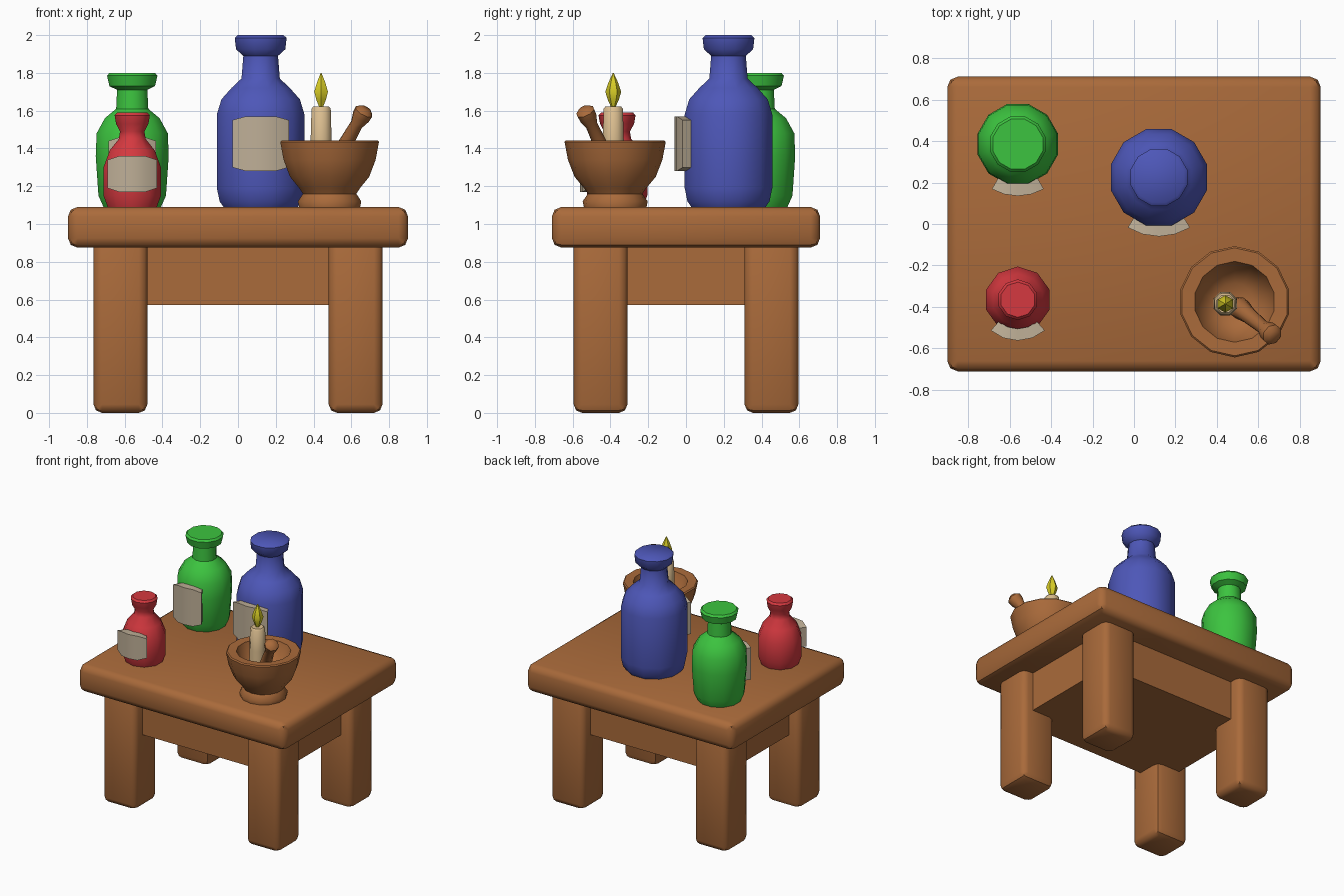
import bpy, bmesh, math
from mathutils import Vector

if "Cube" in bpy.data.objects:
    bpy.data.objects.remove(bpy.data.objects["Cube"])


def material(name, rgb):
    m = bpy.data.materials.new(name)
    m.diffuse_color = (*rgb, 1)
    m.use_nodes = True
    m.node_tree.nodes["Principled BSDF"].inputs["Base Color"].default_value = m.diffuse_color
    return m


WOOD = material("brown wood", (0.40, 0.145, 0.043))
BLUE = material("blue glass", (0.075, 0.095, 0.48))
GREEN = material("green glass", (0.045, 0.55, 0.05))
RED = material("red glass", (0.66, 0.04, 0.05))
PAPER = material("paper label", (0.52, 0.43, 0.31))
WAX = material("candle wax", (0.72, 0.52, 0.28))
FLAME = material("yellow flame", (0.70, 0.62, 0.02))


def finish(name, bm, mat, angle=45):
    bmesh.ops.recalc_face_normals(bm, faces=bm.faces)
    me = bpy.data.meshes.new(name)
    bm.to_mesh(me)
    bm.free()
    me.materials.append(mat)
    ob = bpy.data.objects.new(name, me)
    bpy.context.collection.objects.link(ob)
    bpy.ops.object.select_all(action='DESELECT')
    ob.select_set(True)
    bpy.context.view_layer.objects.active = ob
    bpy.ops.object.shade_smooth_by_angle(angle=math.radians(angle))
    return ob


def box(name, lo, hi, mat, bevel=0.0, segments=2):
    bm = bmesh.new()
    bmesh.ops.create_cube(bm, size=1)
    for v in bm.verts:
        v.co = Vector([a + (b - a) * (c + 0.5) for a, b, c in zip(lo, hi, v.co)])
    if bevel:
        bmesh.ops.bevel(bm, geom=bm.edges[:], offset=bevel, segments=segments,
                        profile=0.5, affect='EDGES')
    return finish(name, bm, mat)


def lathe(name, centre, profile, sides, mat, angle=45):
    """Revolve (radius, z) pairs; both ends are capped."""
    bm = bmesh.new()
    rings = []
    for r, z in profile:
        rings.append([bm.verts.new((centre[0] + r * math.cos(2 * math.pi * (i + 0.5) / sides),
                                    centre[1] + r * math.sin(2 * math.pi * (i + 0.5) / sides), z))
                      for i in range(sides)])
    for a, b in zip(rings, rings[1:]):
        for i in range(sides):
            j = (i + 1) % sides
            bm.faces.new((a[i], a[j], b[j], b[i]))
    bm.faces.new(rings[0])
    bm.faces.new(rings[-1])
    return finish(name, bm, mat, angle)


def label(name, centre, inner, outer, half_width, z0, z1):
    """Curved paper plate wrapped round the front of a bottle."""
    bm = bmesh.new()
    span = math.asin(half_width / outer)
    cols, n = [], 4
    for i in range(n + 1):
        t = -math.pi / 2 + span * (2 * i / n - 1)
        trim = 0.02 if i in (0, n) else 0
        cols.append([bm.verts.new((centre[0] + r * math.cos(t), centre[1] + r * math.sin(t), z))
                     for r, z in ((inner, z0 + trim), (outer, z0 + trim),
                                  (outer, z1 - trim), (inner, z1 - trim))])
    for a, b in zip(cols, cols[1:]):
        for k in range(4):
            m = (k + 1) % 4
            bm.faces.new((a[k], a[m], b[m], b[k]))
    bm.faces.new(cols[0])
    bm.faces.new(cols[-1])
    return finish(name, bm, PAPER)


# Table: top, solid apron and four legs
box("table_top", (-0.9, -0.71, 0.875), (0.9, 0.71, 1.09), WOOD, 0.05)
box("table_apron", (-0.68, -0.5, 0.57), (0.68, 0.5, 0.9), WOOD)
for sx, side in ((-1, "left"), (1, "right")):
    for sy, end in ((-1, "front"), (1, "back")):
        xs, ys = sorted((sx * 0.48, sx * 0.765)), sorted((sy * 0.31, sy * 0.595))
        box(f"{end}_{side}_leg", (xs[0], ys[0], 0), (xs[1], ys[1], 0.92), WOOD, 0.045)

# Bottles with labels
blue_c, green_c, red_c = (0.12, 0.225), (-0.56, 0.385), (-0.56, -0.365)
lathe("blue_bottle", blue_c,
      [(0.20, 1.085), (0.225, 1.12), (0.24, 1.19), (0.24, 1.58), (0.215, 1.66), (0.16, 1.72),
       (0.105, 1.77), (0.095, 1.89), (0.135, 1.925), (0.142, 1.985), (0.125, 2.0)], 12, BLUE)
label("blue_bottle_label", blue_c, 0.2, 0.285, 0.15, 1.28, 1.57)

lathe("green_bottle", green_c,
      [(0.155, 1.085), (0.185, 1.15), (0.2, 1.36), (0.195, 1.48), (0.15, 1.56),
       (0.088, 1.61), (0.083, 1.71), (0.125, 1.73), (0.138, 1.785), (0.125, 1.8)], 12, GREEN)
label("green_bottle_label", green_c, 0.17, 0.25, 0.125, 1.17, 1.46)

lathe("red_bottle", red_c,
      [(0.135, 1.085), (0.16, 1.15), (0.16, 1.30), (0.125, 1.39), (0.075, 1.45),
       (0.068, 1.49), (0.09, 1.53), (0.098, 1.575), (0.085, 1.59)], 10, RED)
label("red_bottle_label", red_c, 0.14, 0.197, 0.13, 1.17, 1.36)

# Mortar bowl with hollow inside
lathe("mortar", (0.485, -0.375),
      [(0.165, 1.085), (0.172, 1.12), (0.145, 1.16), (0.165, 1.19), (0.215, 1.25),
       (0.25, 1.34), (0.268, 1.435), (0.26, 1.443), (0.195, 1.44), (0.165, 1.35),
       (0.09, 1.28)], 14, WOOD)

# Pestle leaning on the rim, knob at the upper end
pestle = lathe("pestle", (0, 0),
               [(0.04, 0), (0.055, 0.04), (0.042, 0.12), (0.034, 0.30), (0.05, 0.35),
                (0.052, 0.385), (0.03, 0.405)], 8, WOOD)
start, tip = Vector((0.49, -0.39, 1.285)), Vector((0.675, -0.54, 1.61))
pestle.location = start
pestle.rotation_mode = 'QUATERNION'
pestle.rotation_quaternion = (tip - start).to_track_quat('Z', 'Y')

# Candle with flame
candle_c = (0.44, -0.385)
lathe("candle", candle_c, [(0.062, 1.27), (0.06, 1.45), (0.055, 1.61), (0.045, 1.622)], 8, WAX)
lathe("candle_flame", candle_c,
      [(0.01, 1.615), (0.03, 1.66), (0.042, 1.70), (0.025, 1.75), (0.002, 1.80)], 6, FLAME)
